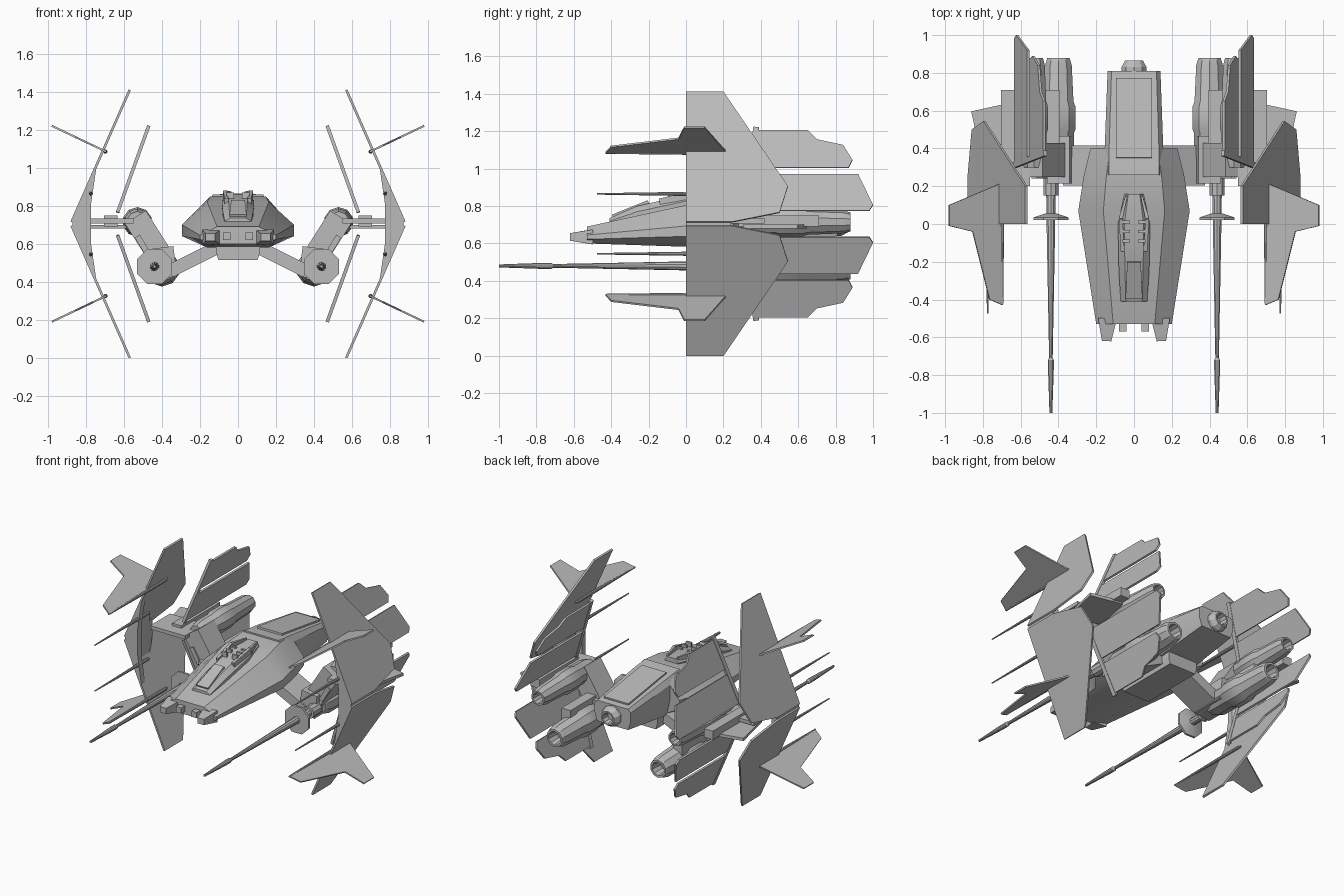
import bpy, bmesh, math
from mathutils import Vector, geometry

if "Cube" in bpy.data.objects:
    bpy.data.objects.remove(bpy.data.objects["Cube"])

MIDDLE = .705          # height of the wing symmetry plane
HALF_HEIGHT = .705     # wing tip distance from that plane
created_objects = []

hull_grey = bpy.data.materials.new("hull_grey")
hull_grey.use_nodes = True
hull_colour = (.5, .5, .5, 1)
hull_grey.diffuse_color = hull_colour
hull_grey.node_tree.nodes["Principled BSDF"].inputs["Base Color"].default_value = hull_colour


def loft(name, rings, mirror=True):
    """Skin a list of equal rings and cap both ends."""
    bm = bmesh.new()
    loops = [[bm.verts.new(point) for point in ring] for ring in rings]
    for near, far in zip(loops, loops[1:]):
        for i in range(len(near)):
            bm.faces.new((near[i - 1], near[i], far[i], far[i - 1]))
    bm.faces.new(loops[0])
    bm.faces.new(loops[-1])
    bmesh.ops.recalc_face_normals(bm, faces=bm.faces)
    mesh = bpy.data.meshes.new(name)
    bm.to_mesh(mesh)
    bm.free()
    mesh.materials.append(hull_grey)
    part = bpy.data.objects.new(name, mesh)
    bpy.context.collection.objects.link(part)
    created_objects.append(part)
    if mirror:
        modifier = part.modifiers.new("mirror", 'MIRROR')
        modifier.use_mirror_merge = False


def beam(name, start, end, wide, thick, taper=1, mirror=True):
    """Square bar; width runs along y, or along x when the bar itself follows y."""
    start, end = Vector(start), Vector(end)
    direction = (end - start).normalized()
    reference = Vector((0, 1, 0)) if abs(direction.y) < .7 else Vector((1, 0, 0))
    across = (reference - direction * reference.dot(direction)).normalized()
    upward = direction.cross(across) * thick / 2
    across *= wide / 2
    rings = []
    for centre, scale in ((start, 1), (end, taper)):
        corners = (across + upward, across - upward, -across - upward, upward - across)
        rings.append([centre + corner * scale for corner in corners])
    loft(name, rings, mirror)


def lathe(name, x, z, profile, sides=10, mirror=True):
    """Round part along y from (y, radius) pairs."""
    angles = [math.tau * (i + .5) / sides for i in range(sides)]
    loft(name, [[(x + radius * math.cos(a), y, z + radius * math.sin(a)) for a in angles]
                for y, radius in profile], mirror)


def plate(name, points, thick, side):
    """Thin sheet, flipped about the wing plane when side is negative."""
    points = [Vector((x, y, MIDDLE + side * height)) for x, y, height in points]
    offset = geometry.normal(points) * thick / 2
    loft(name, [[p - offset for p in points], [p + offset for p in points]])


def fuselage(name, stations, taper, waist):
    """Eight-sided body from (y, half width, bottom, top) stations."""
    rings = []
    for y, width, bottom, top in stations:
        shoulder = bottom + (top - bottom) * waist
        chine = bottom + (top - bottom) * waist / 2
        half = [(width * taper, top), (width, shoulder), (width, chine), (width * taper, bottom)]
        outline = half + [(-x, z) for x, z in reversed(half)]
        rings.append([(x, y, z) for x, z in outline])
    loft(name, rings, mirror=False)


# Hull, nose, rear deck and belly
fuselage("hull", [(-.53, .2, .6, .69), (.07, .295, .58, .82),
                  (.26, .265, .58, .85), (.4, .23, .6, .84)], taper=.55, waist=.5)
beam("nose_prong", (.14, -.5, .635), (.145, -.62, .635), wide=.1, thick=.08, taper=.5)
beam("nose_sensor", (.06, -.5, .64), (.06, -.57, .64), wide=.04, thick=.04)
fuselage("rear_deck", [(.26, .155, .59, .86), (.4, .155, .59, .845), (.81, .14, .64, .785)],
         taper=.85, waist=.85)
beam("deck_panel", (0, .35, .85), (0, .77, .79), wide=.19, thick=.026, mirror=False)
fuselage("belly_box", [(.02, .115, .515, .63), (.48, .115, .515, .63)], taper=.9, waist=.7)
lathe("tail_nozzle", 0, .71, [(.76, .07), (.83, .07), (.865, .05), (.865, .04), (.82, .03)],
      mirror=False)

# Cockpit
fuselage("canopy", [(-.41, .07, .68, .735), (-.26, .08, .7, .8), (0, .085, .75, .86),
                    (.16, .05, .78, .865)], taper=.6, waist=.7)
beam("windscreen", (0, -.39, .74), (0, -.2, .82), wide=.09, thick=.03, taper=.8, mirror=False)
beam("canopy_ridge_front", (.06, -.14, .82), (.07, .03, .86), wide=.02, thick=.04)
beam("canopy_ridge_rear", (.07, .03, .86), (.04, .15, .865), wide=.02, thick=.04, taper=.5)
for i in range(3):
    y = -.09 + i * .05
    beam("canopy_rib", (.02, y, .85), (.06, y, .85), wide=.015, thick=.04)

# Engine arms
beam("inner_arm", (.1, .31, .585), (.36, .31, .455), wide=.21, thick=.07)
beam("arm_knuckle", (.38, .34, .42), (.4, .34, .58), wide=.25, thick=.12)
beam("outer_arm", (.4, .34, .52), (.54, .34, .74), wide=.18, thick=.13)
beam("arm_inset", (.47, .25, .54), (.53, .25, .64), wide=.02, thick=.03)
beam("arm_fairing", (.43, .4, .52), (.43, .71, .52), wide=.07, thick=.16)

# Engines with hollow nozzles
engine_shape = [(.3, .7), (.36, .9), (.48, .9), (.5, 1), (.62, 1), (.65, .88),
                (.84, .78), (.88, .65), (.88, .5), (.8, .4)]
for name, x, z, size in (("lower_engine", .4, .47, .095), ("upper_engine", .53, .715, .078)):
    lathe(name, x, z, [(y, radius * size) for y, radius in engine_shape])

# Main cannons with shield discs
lathe("cannon_barrel", .44, .48, [(-1, .008), (-.77, .016), (-.72, .016), (-.71, .01),
                                  (0, .024), (.15, .026)])
lathe("cannon_breech", .44, .48, [(.15, .042), (.24, .042)])
lathe("cannon_shield", .44, .48, [(.02, .1), (.035, .1), (.055, .035)], sides=8)

# Wing mount
beam("wing_spar", (.55, .31, .72), (.82, .31, .72), wide=.22, thick=.025)
beam("rear_spar", (.6, .5, .69), (.83, .45, .69), wide=.3, thick=.02)
beam("spar_bracket", (.67, .28, .72), (.67, .71, .72), wide=.07, thick=.06)


# Folded wings, fins, canards and light guns; heights count from the wing plane
def wing_x(height):
    return .57 + (HALF_HEIGHT - height) * .44


def fin_x(height):
    return .47 + (.515 - height) * .36


wing_outline = [(0, HALF_HEIGHT), (.2, HALF_HEIGHT), (.545, .2), (.5, .06), (.25, .01), (0, .01)]
outer_fin_outline = [(.37, .5), (.65, .5), (.7, .45), (.84, .42), (.89, .34), (.87, .3), (.34, .3)]
inner_fin_outline = [(.34, .265), (.92, .265), (1, .1), (.98, .07), (.31, .07)]
canard_outline = [(0, -.43), (.07, -.4), (.16, -.04), (.285, -.01), (.285, .1), (0, .22)]

for level, side in (("upper", 1), ("lower", -1)):
    for part, outline, lean in (("wing", wing_outline, wing_x),
                                ("outer_fin", outer_fin_outline, fin_x),
                                ("inner_fin", inner_fin_outline, fin_x)):
        sheet = [(lean(height), y, height) for y, height in outline]
        plate(level + "_" + part, sheet, .013, side)
    canard = [(.695 + span, y, .38 + span / 2.1) for span, y in canard_outline]
    plate(level + "_canard", canard, .01, side)
    beam(level + "_fin_spar", (fin_x(.515), .375, MIDDLE + side * .515),
         (fin_x(.06), .31, MIDDLE + side * .06), wide=.03, thick=.018)
    lathe(level + "_light_gun", .775, MIDDLE + side * .16, [(-.475, .004), (0, .011), (.12, .011)])
    lathe(level + "_canard_hinge", .698, MIDDLE + side * .38, [(-.43, .006), (0, .011), (.2, .011)])

# Thick wing root tapering to the rear
root_rings = []
for y, reach in ((0, .325), (.04, .325), (.07, .17), (.18, .17), (.24, .065)):
    half = [(.84 - reach / 5, .03 + reach / 5), (wing_x(reach) + .004, reach), (.872, .03)]
    outline = half + [(x, -height) for x, height in reversed(half)]
    root_rings.append([(x, y, MIDDLE + height) for x, height in outline])
loft("wing_root", root_rings)

# Shading that keeps hard edges
bpy.ops.object.select_all(action='DESELECT')
for part in created_objects:
    part.select_set(True)
bpy.context.view_layer.objects.active = created_objects[0]
bpy.ops.object.shade_smooth_by_angle(angle=math.radians(25))
